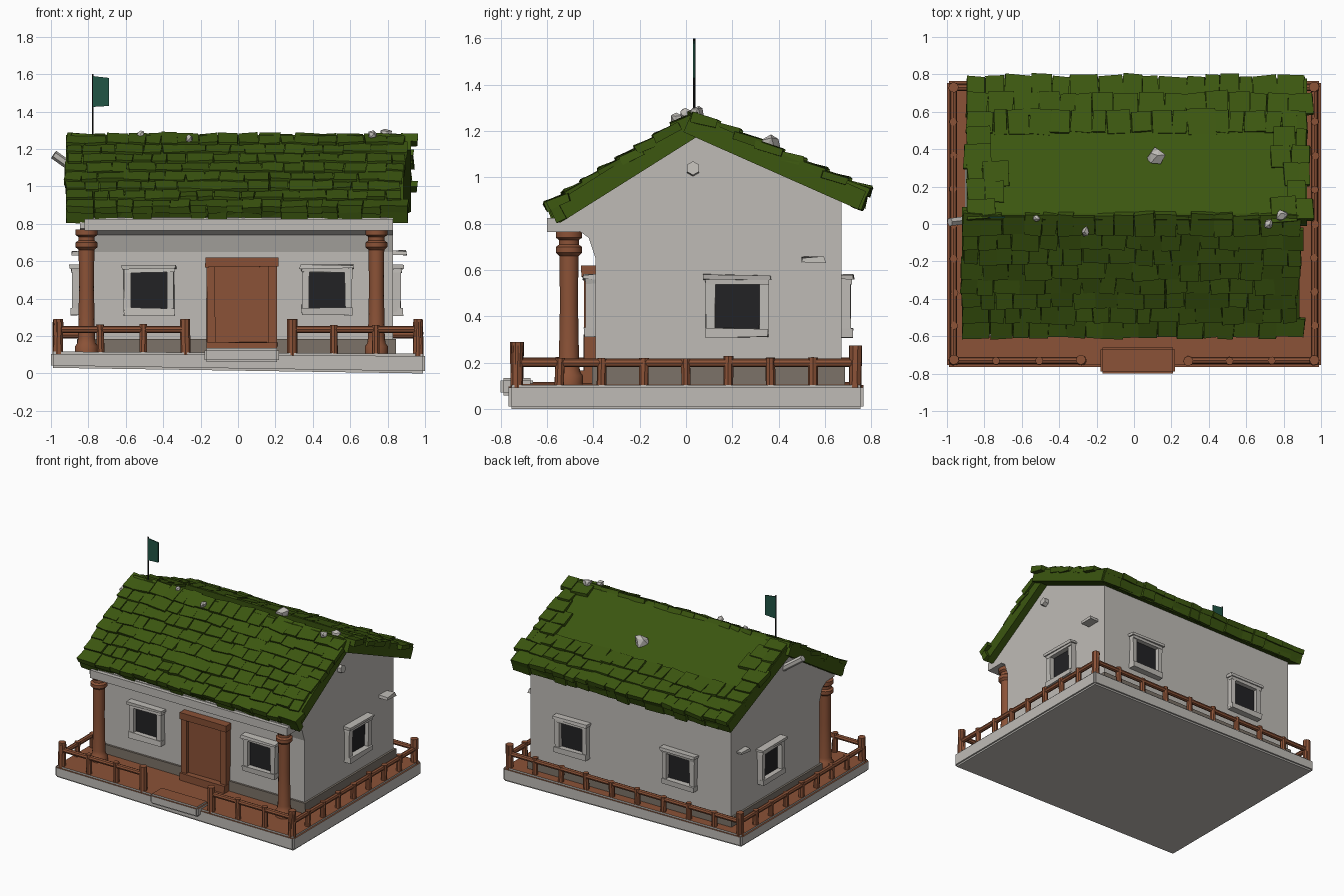
import bpy, bmesh, math, random
from mathutils import Matrix, Vector

if "Cube" in bpy.data.objects:
    bpy.data.objects.remove(bpy.data.objects["Cube"])

random.seed(4)
R = random.uniform


def mat(name, r, g, b):
    m = bpy.data.materials.new(name)
    m.diffuse_color = (r, g, b, 1)
    m.use_nodes = True
    m.node_tree.nodes["Principled BSDF"].inputs["Base Color"].default_value = m.diffuse_color
    return m


PLASTER = mat("pale plaster", 0.52, 0.50, 0.47)
STONE = mat("dull stone", 0.20, 0.17, 0.14)
WOOD = mat("red brown wood", 0.26, 0.085, 0.038)
MOSS = mat("moss green", 0.045, 0.095, 0.005)
GLASS = mat("dark glass", 0.016, 0.016, 0.018)
FLAG = mat("flag green", 0.015, 0.09, 0.06)
POLE = mat("black metal", 0.01, 0.012, 0.012)


def finish(name, bm, *mats, smooth=False):
    bmesh.ops.recalc_face_normals(bm, faces=bm.faces)
    me = bpy.data.meshes.new(name)
    bm.to_mesh(me)
    bm.free()
    for m in mats:
        me.materials.append(m)
    ob = bpy.data.objects.new(name, me)
    bpy.context.collection.objects.link(ob)
    if smooth:
        bpy.context.view_layer.objects.active = ob
        ob.select_set(True)
        bpy.ops.object.shade_smooth_by_angle(angle=math.radians(40))
        ob.select_set(False)
    return ob


def box(bm, lo, hi, M=Matrix(), jitter=0.0):
    c = [(a + b) / 2 for a, b in zip(lo, hi)]
    s = [b - a for a, b in zip(lo, hi)]
    vs = bmesh.ops.create_cube(bm, size=1, matrix=M @ Matrix.Translation(c) @ Matrix.Diagonal((*s, 1)))["verts"]
    for v in vs:
        v.co += Vector((R(-1, 1), R(-1, 1), R(-1, 1))) * jitter
    return vs


def rod(bm, a, b, r, n=8):
    a, b = Vector(a), Vector(b)
    d = b - a
    M = Matrix.Translation((a + b) / 2) @ d.to_track_quat('Z', 'Y').to_matrix().to_4x4()
    bmesh.ops.create_cone(bm, cap_ends=True, segments=n, radius1=r, radius2=r, depth=d.length, matrix=M)


def lathe(bm, profile, x, y, n=14):
    rings = [[bm.verts.new((x + r * math.cos(2 * math.pi * i / n), y + r * math.sin(2 * math.pi * i / n), z))
              for i in range(n)] for r, z in profile]
    for p, q in zip(rings, rings[1:]):
        for i in range(n):
            bm.faces.new((p[i], p[(i + 1) % n], q[(i + 1) % n], q[i]))
    bm.faces.new(rings[0])
    bm.faces.new(rings[-1])


# Base slab, slightly tilted, with a wooden deck on its upper face
bm = bmesh.new()
for v in box(bm, (-1, -0.765, 0), (1, 0.765, 0.105)):
    v.co.z += 0.012 * (1 - v.co.x) / 2 + (0.018 * (1 - v.co.x) / 2 if v.co.z < 0.05 else 0)
bmesh.ops.bevel(bm, geom=bm.edges[:], offset=0.012, segments=2, affect='EDGES')
bm.normal_update()
for f in bm.faces:
    f.material_index = 1 if f.normal.z > 0.6 else 0
finish("base_slab", bm, PLASTER, WOOD)

# Front step
bm = bmesh.new()
box(bm, (-0.18, -0.80, 0.06), (0.22, -0.66, 0.135))
bmesh.ops.bevel(bm, geom=bm.edges[:], offset=0.012, segments=2, affect='EDGES')
bm.normal_update()
for f in bm.faces:
    f.material_index = 1 if f.normal.z > 0.6 else 0
finish("front_step", bm, PLASTER, WOOD)

# Walls: gable profile swept along x, with the front top flaring over the porch
profile = [(-0.39, 0.1), (0.67, 0.1), (0.67, 0.925), (0.04, 1.2), (-0.57, 0.83),
           (-0.57, 0.775), (-0.47, 0.775), (-0.42, 0.74), (-0.39, 0.65)]
bm = bmesh.new()
face = bm.faces.new([bm.verts.new((-0.845, y, z)) for y, z in profile])
out = bmesh.ops.extrude_face_region(bm, geom=[face])
bmesh.ops.translate(bm, vec=(1.675, 0, 0), verts=[g for g in out["geom"] if isinstance(g, bmesh.types.BMVert)])
finish("walls", bm, PLASTER)

# Stone plinth and porch beam
bm = bmesh.new()
box(bm, (-0.86, -0.405, 0.1), (0.845, 0.685, 0.185))
finish("plinth", bm, STONE)
bm = bmesh.new()
box(bm, (-0.82, -0.60, 0.765), (0.83, -0.46, 0.825))
finish("porch_beam", bm, PLASTER)

# Windows: frame of bars, lintel and glass, placed on each wall
frames, panes = bmesh.new(), bmesh.new()
for x, y, a in ((-0.475, -0.39, 0), (0.475, -0.39, 0), (0.83, 0.22, 90), (-0.845, 0.22, -90),
                (0.47, 0.67, 180), (-0.43, 0.67, 180)):
    M = Matrix.Translation((x, y, 0.445)) @ Matrix.Rotation(math.radians(a), 4, 'Z')
    for s in (-1, 1):
        box(frames, (s * 0.115 - 0.018, -0.04, -0.12), (s * 0.115 + 0.018, 0.01, 0.12), M, 0.004)
    box(frames, (-0.135, -0.05, -0.135), (0.135, 0.01, -0.095), M, 0.004)
    box(frames, (-0.135, -0.045, 0.095), (0.135, 0.01, 0.12), M, 0.004)
    box(frames, (-0.145, -0.055, 0.115), (0.145, 0.01, 0.135), M, 0.004)
    box(panes, (-0.105, -0.008, -0.105), (0.105, 0.001, 0.105), M)
finish("window_frames", frames, PLASTER)
finish("window_panes", panes, GLASS)

# Door with raised frame
bm = bmesh.new()
box(bm, (-0.14, -0.415, 0.1), (0.18, -0.38, 0.60))
for s in (-0.145, 0.185):
    box(bm, (s - 0.023, -0.44, 0.1), (s + 0.023, -0.38, 0.59), jitter=0.003)
box(bm, (-0.175, -0.45, 0.57), (0.215, -0.38, 0.62), jitter=0.003)
box(bm, (-0.17, -0.46, 0.1), (0.21, -0.38, 0.165), jitter=0.003)
finish("door", bm, WOOD)

# Porch columns
bm = bmesh.new()
for x in (-0.81, 0.74):
    lathe(bm, [(0.062, 0.1), (0.062, 0.145), (0.05, 0.16), (0.045, 0.19), (0.04, 0.45), (0.042, 0.66),
               (0.058, 0.675), (0.058, 0.70), (0.044, 0.71), (0.044, 0.73), (0.058, 0.74), (0.058, 0.77)], x, -0.505)
finish("porch_columns", bm, WOOD, smooth=True)

# Railings around the deck, open in front of the door
bm = bmesh.new()


def railing(a, b, n, zr, tops):
    a, b = Vector(a), Vector(b)
    for i in range(n + 1):
        p = a.lerp(b, i / n)
        end = i in (0, n)
        rod(bm, (*p, 0.09), (p.x + R(-.006, .006), p.y + R(-.006, .006), tops if end else zr + R(.015, .03)),
            0.027 if end else 0.021)
    rod(bm, (*a, zr), (*b, zr), 0.018)


railing((-0.96, -0.73), (-0.28, -0.73), 3, 0.235, 0.29)
railing((0.29, -0.73), (0.96, -0.73), 3, 0.235, 0.29)
railing((0.965, -0.73), (0.965, 0.73), 8, 0.20, 0.275)
railing((-0.965, -0.73), (-0.965, 0.73), 8, 0.205, 0.275)
railing((-0.965, 0.73), (0.965, 0.73), 9, 0.205, 0.275)
finish("railings", bm, WOOD)


# Roof: two slabs covered with rows of uneven shingles
def slope(name, ridge, eave, x0, x1, rows, first, skew):
    bm = bmesh.new()
    top, d = Vector((0, *ridge)), Vector((0, *eave)) - Vector((0, *ridge))
    L = d.length
    d.normalize()
    X = Vector((1 if d.y > 0 else -1, 0, 0))
    N = X.cross(d)
    M = Matrix.Translation(top) @ Matrix((X, d, N)).transposed().to_4x4()
    s = X.x
    lo, hi = sorted((x0 * s, x1 * s))
    box(bm, (lo, -0.01, -0.08), (hi, L, 0.005), M)
    step = L / rows
    for r in range(rows):
        x = x0 + R(-0.02, 0.015)
        while x < x1 - 0.03:
            w = min(R(0.07, 0.15), x1 + R(-0.01, skew) - x)
            if w > 0.02 and (r >= first or x < x0 + 0.12 or x > x1 - 0.2):
                C = M @ Matrix.Translation(((x + w / 2) * s, (r + 0.5) * step, 0.004)) \
                    @ Matrix.Rotation(R(0.06, 0.2), 4, 'X') @ Matrix.Rotation(R(-0.08, 0.08), 4, 'Z')
                h = step / 2 + R(0.005, 0.022)
                last = r == rows - 1
                box(bm, (-w / 2, -h, -0.02), (w / 2, h, 0.017), C, 0.005)
                if last:  # thick eave end
                    box(bm, (-w / 2, h - 0.05, -0.085), (w / 2, h - R(0.005, 0.02), 0.0), C, 0.004)
            x += w + 0.003 if w > 0.02 else 0.05
    finish(name, bm, MOSS)


slope("front_roof", (0.04, 1.265), (-0.585, 0.872), -0.92, 0.885, 8, 0, 0.03)
slope("back_roof", (0.03, 1.265), (0.775, 0.935), -0.895, 0.925, 8, 5, 0.04)

# Loose stones on the roof, gable stubs and small wall ledges
bm = bmesh.new()
for x, y, z, r in ((0.12, 0.36, 1.14, 0.05), (0.72, 0.0, 1.275, 0.028), (0.79, 0.05, 1.28, 0.032),
                   (-0.52, 0.03, 1.28, 0.022), (-0.26, -0.04, 1.255, 0.025)):
    vs = bmesh.ops.create_icosphere(bm, subdivisions=1, radius=r, matrix=Matrix.Translation((x, y, z)))["verts"]
    for v in vs:
        v.co += Vector((R(-1, 1), R(-1, 1), R(-1, 1))) * r * 0.2
finish("roof_stones", bm, PLASTER)
bm = bmesh.new()
rod(bm, (-0.83, 0.03, 1.06), (-0.985, 0.01, 1.17), 0.024, 6)
rod(bm, (0.80, 0.03, 1.03), (0.86, 0.03, 1.04), 0.03, 6)
box(bm, (0.82, 0.50, 0.635), (0.90, 0.60, 0.655), jitter=0.006)
box(bm, (-0.89, 0.50, 0.635), (-0.83, 0.60, 0.655), jitter=0.006)
finish("wall_stubs", bm, PLASTER)

# Flag and pole on the ridge
bm = bmesh.new()
rod(bm, (-0.777, 0.035, 1.22), (-0.777, 0.035, 1.6), 0.005, 6)
finish("flag_pole", bm, POLE)
bm = bmesh.new()
for v in box(bm, (-0.777, 0.031, 1.425), (-0.69, 0.039, 1.59)):
    if v.co.x > -0.7:
        v.co.z -= 0.01 if v.co.z > 1.5 else -0.005
finish("flag", bm, FLAG)
